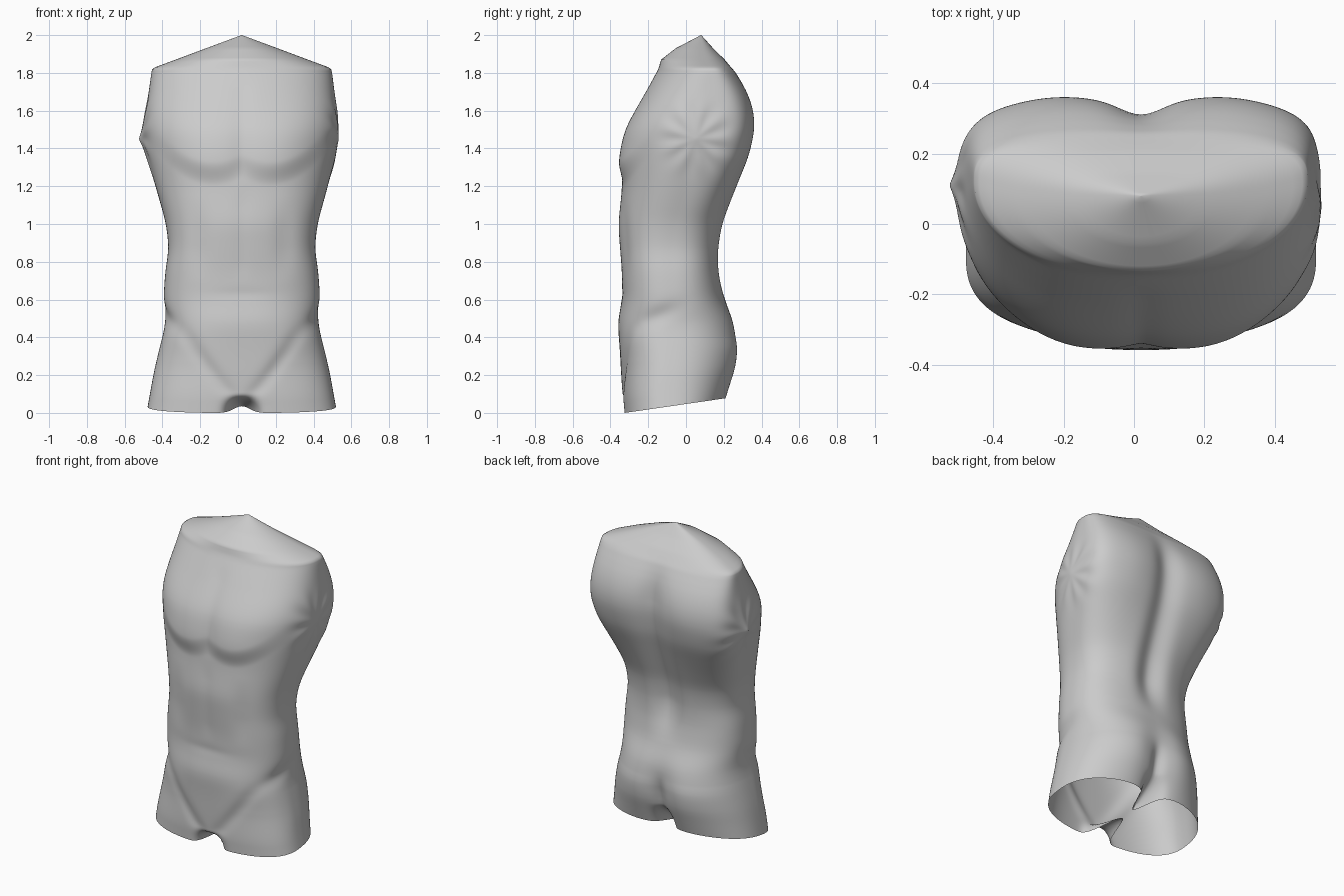
import bpy, bmesh, math

if "Cube" in bpy.data.objects:
    bpy.data.objects.remove(bpy.data.objects["Cube"])

# Body profile: height, half width, front y, back y, y of widest point, squareness
PROFILE = [
    (0.00, 0.498, -0.330, 0.226, -0.09, 2.6),
    (0.20, 0.465, -0.343, 0.285, -0.08, 2.6),
    (0.33, 0.437, -0.350, 0.297, -0.08, 2.6),
    (0.48, 0.402, -0.362, 0.265, -0.07, 2.5),
    (0.60, 0.415, -0.338, 0.202, -0.08, 2.5),
    (0.75, 0.405, -0.340, 0.173, -0.08, 2.6),
    (0.87, 0.386, -0.350, 0.173, -0.08, 2.6),
    (1.00, 0.400, -0.360, 0.195, -0.06, 2.5),
    (1.20, 0.455, -0.338, 0.270, 0.00, 2.5),
    (1.35, 0.492, -0.335, 0.325, 0.05, 2.5),
    (1.50, 0.507, -0.315, 0.353, 0.08, 2.6),
    (1.60, 0.502, -0.270, 0.350, 0.09, 2.5),
    (1.70, 0.490, -0.215, 0.322, 0.11, 2.3),
    (1.80, 0.478, -0.157, 0.265, 0.12, 2.1),
    (1.825, 0.472, -0.145, 0.243, 0.12, 2.1),
    (1.87, 0.350, -0.132, 0.205, 0.09, 2.0),
    (1.93, 0.190, -0.055, 0.144, 0.08, 2.0),
    (2.00, 0.001, 0.079, 0.081, 0.08, 2.0),
]
CX, AROUND, RINGS = 0.02, 192, 200


def linear(z):
    z = max(0.0, min(2.0, z))
    for a, b in zip(PROFILE, PROFILE[1:]):
        if z <= b[0]:
            t = (z - a[0]) / (b[0] - a[0])
            return [p + (q - p) * t for p, q in zip(a[1:], b[1:])]
    return list(PROFILE[-1][1:])


def section(z):
    """Profile at height z, rounded below the crisp shoulder line."""
    reach = min(0.08, z, max(0.004, 1.815 - z)) if z < 1.815 else 0.0
    weights = [(k / 6, (1 - abs(k) / 7)) for k in range(-6, 7)]
    total = sum(w for _, w in weights)
    rows = [(linear(z + k * reach), w / total) for k, w in weights]
    return [sum(r[c] * w for r, w in rows) for c in range(5)]


def g(u):
    return math.exp(-u * u)


def step(u):
    u = max(0.0, min(1.0, u))
    return u * u * (3 - 2 * u)


def band(z, lo, hi, soft=0.12):
    return step((z - lo) / soft) * step((hi - z) / soft)


def front_relief(x, z):
    """Inward depth of the muscles on the front."""
    ax = abs(x)
    # chest muscles with a curved lower edge
    edge = 1.25 + 2.0 * (ax - 0.15) ** 2
    d = -0.027 * step((z - edge + 0.05) / 0.13) * g((ax - 0.19) / 0.22) * (1 - step((z - 1.32) / 0.36))
    d += 0.005 * g(x / 0.05) * band(z, 1.2, 1.8)
    # belly lines
    d += 0.003 * g(x / 0.04) * band(z, 0.68, 1.2)
    d += 0.008 * g((ax - 0.23) / 0.06) * band(z, 0.68, 1.15, 0.2)
    d += 0.003 * g((z - 0.63) / 0.03) * g(ax / 0.16)
    # groin creases and gap between the thighs
    fold = ax - 0.05 - 0.72 * (z - 0.08)
    d += 0.009 * g(fold / 0.05) * band(z, 0.02, 0.5)
    d += 0.012 * step(fold / 0.1 + 0.5) * band(z, 0.06, 0.48, 0.2)
    d += 0.27 * step((0.1 - z) / 0.12) * g(x / 0.06)
    return d


def back_relief(x, z):
    """Inward depth of spine, shoulder blades and buttocks."""
    ax = abs(x)
    d = 0.040 * g(x / 0.085) * band(z, 0.6, 1.86, 0.3)
    d -= 0.012 * g((ax - 0.24) / 0.13) * g((z - 1.5) / 0.22)
    d -= 0.005 * g((ax - 0.12) / 0.08) * g((z - 0.9) / 0.25)
    d += 0.045 * g(x / 0.12) * step((0.62 - z) / 0.35)
    d += 0.025 * g(x / 0.04) * step((0.46 - z) / 0.25)
    d += 0.15 * g(x / 0.05) * step((0.17 - z) / 0.19)
    return d


def surface(angle, z, sec):
    w, f, b, ys, n = sec
    c, s = math.cos(angle), math.sin(angle)
    if s > 0:
        n += 1.8 * g((z - 1.5) / (0.28 if z < 1.5 else 0.42)) - 0.35 * g((z - 0.2) / 0.3)
    r = (abs(c) ** n + abs(s) ** n) ** (-1 / n)
    x = w * r * c
    y = ys + (b - ys if s > 0 else ys - f) * r * s
    relief = (-back_relief(x, z) if s > 0 else front_relief(x, z)) * step(abs(s) * 2.5)
    y += relief * step((1.98 - z) / 0.12)
    side = 1 if c > 0 else -1
    if abs(c) > 0.4:
        near = step((abs(c) - 0.4) * 4)
        # diagonal fold below the hip crest
        x -= side * near * 0.012 * g((z - 0.49 - 0.4 * (y + 0.2)) / 0.05) * g((y + 0.17) / 0.13)
        # arm stumps: shallow pleated cones
        dy, dz = y - (0.05 if side > 0 else 0.11), z - 1.45
        rad = math.hypot(dy, dz)
        pleat = 0.003 * math.cos(9 * math.atan2(dz, dy)) * g((rad - 0.14) / 0.07)
        tip = 0.012 if side > 0 else 0.044
        x += side * (tip * math.exp(-rad / 0.09) + pleat) * near
    # leg cut rises toward the back
    z += max(0, 1 - z / 0.4) * max(0, (y + 0.325) * 0.145)
    return x + CX, y, z


# Torso: one lofted skin, open at the legs, closed at the neck
bm = bmesh.new()
rings = []
for j in range(RINGS + 1):
    height = 2.0 * j / RINGS
    sec = section(height)
    rings.append([bm.verts.new(surface(2 * math.pi * i / AROUND, height, sec))
                  for i in range(AROUND)])
for lo, hi in zip(rings, rings[1:]):
    for i in range(AROUND):
        k = (i + 1) % AROUND
        bm.faces.new((lo[i], lo[k], hi[k], hi[i]))
bm.faces.new(rings[-1])
mesh = bpy.data.meshes.new("torso")
bm.to_mesh(mesh)
bm.free()
torso = bpy.data.objects.new("torso", mesh)
bpy.context.collection.objects.link(torso)
bpy.context.view_layer.objects.active = torso
torso.select_set(True)
bpy.ops.object.shade_smooth_by_angle(angle=math.radians(60))
